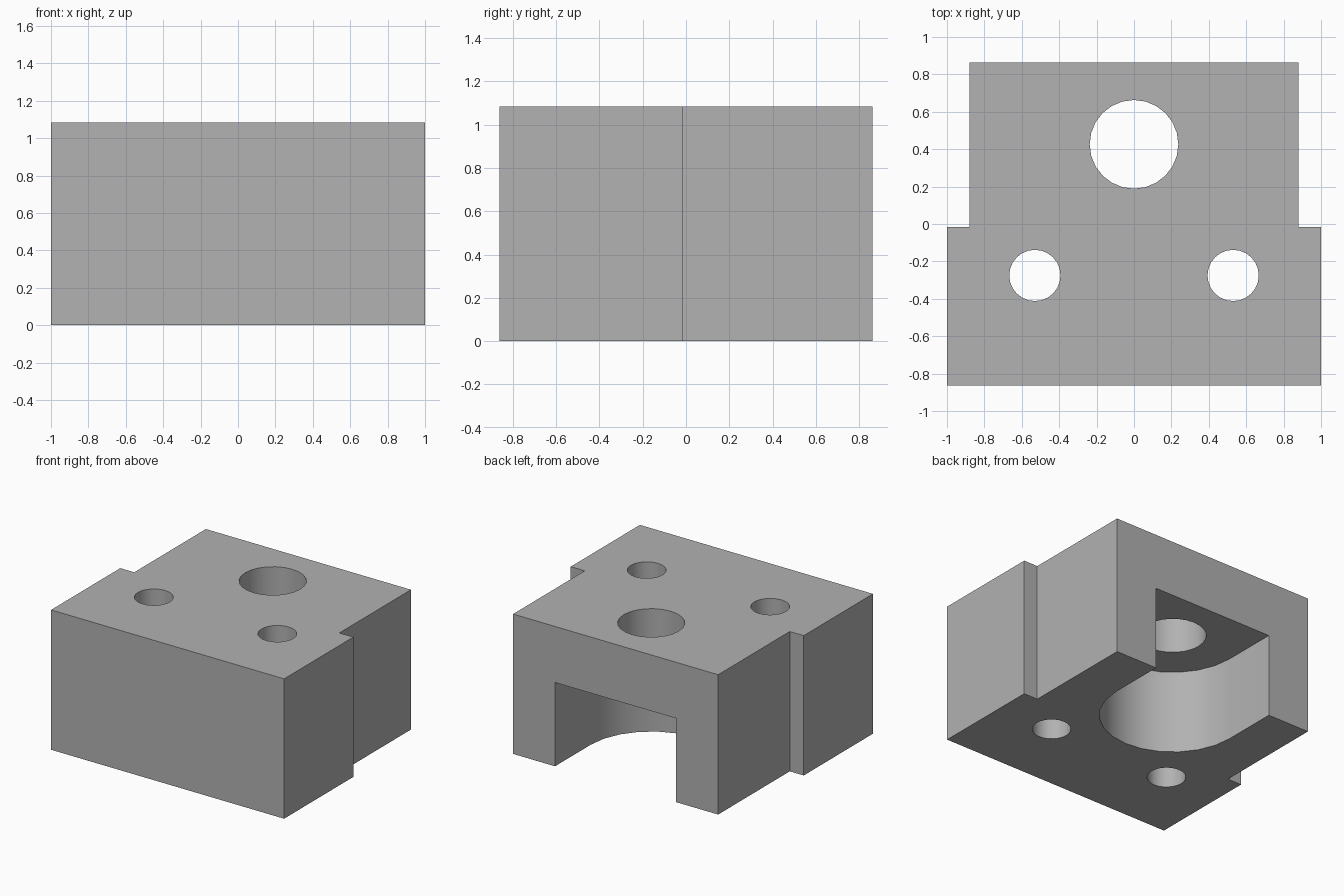
import bpy
import math

default = bpy.data.objects.get("Cube")
if default:
    bpy.data.objects.remove(default, do_unlink=True)

HEIGHT = 1.085
BACK = 0.863       # half depth
STEP_Y = -0.015    # where the sides step in
SEGMENTS = 24
BORE_Y = 0.426     # shared centre of the large bore and the slot end

grey = bpy.data.materials.new("plain grey")
grey.use_nodes = True
colour = (0.445, 0.445, 0.445, 1)
grey.diffuse_color = colour
grey.node_tree.nodes["Principled BSDF"].inputs["Base Color"].default_value = colour


def prism(name, outline, z0, z1):
    """Upright prism over a counter-clockwise outline."""
    n = len(outline)
    verts = [(x, y, z) for z in (z0, z1) for x, y in outline]
    faces = [tuple(reversed(range(n))), tuple(range(n, 2 * n))]
    faces += [(i, (i + 1) % n, (i + 1) % n + n, i + n) for i in range(n)]
    mesh = bpy.data.meshes.new(name)
    mesh.from_pydata(verts, [], faces)
    mesh.materials.append(grey)
    obj = bpy.data.objects.new(name, mesh)
    bpy.context.collection.objects.link(obj)
    return obj


def arc(cx, cy, radius, start, sweep, steps):
    angles = [start + sweep * i / steps for i in range(steps + 1)]
    return [(cx + radius * math.cos(a), cy + radius * math.sin(a)) for a in angles]


def circle(cx, cy, radius):
    return arc(cx, cy, radius, 0, math.tau, SEGMENTS)[:-1]


# Stepped block, wider at the front
half = [(1, -BACK), (1, STEP_Y), (0.88, STEP_Y), (0.88, BACK)]
block = prism("stepped_block", half + [(-x, y) for x, y in reversed(half)], 0, HEIGHT)

# Round-ended slot, open at the back and underneath
slot_end = arc(0, BORE_Y, 0.52, math.pi, math.pi, SEGMENTS // 2)
cutters = [prism("slot_cutter", slot_end + [(0.52, 1.1), (-0.52, 1.1)], -0.2, 0.65)]

# Large bore above the slot and a pair of through holes
cutters.append(prism("bore_cutter", circle(0, BORE_Y, 0.237), 0.4, 1.3))
for side, x in (("left", 0.53), ("right", -0.53)):
    cutters.append(prism(side + "_hole_cutter", circle(x, -0.275, 0.137), -0.2, 1.3))

bpy.context.view_layer.objects.active = block
block.select_set(True)
for cutter in cutters:
    cutter.hide_render = True
    cut = block.modifiers.new(cutter.name, "BOOLEAN")
    cut.operation = "DIFFERENCE"
    cut.solver = "EXACT"
    cut.object = cutter
    bpy.ops.object.modifier_apply(modifier=cut.name)
    bpy.data.objects.remove(cutter, do_unlink=True)

bpy.ops.object.shade_smooth_by_angle(angle=math.radians(30))
